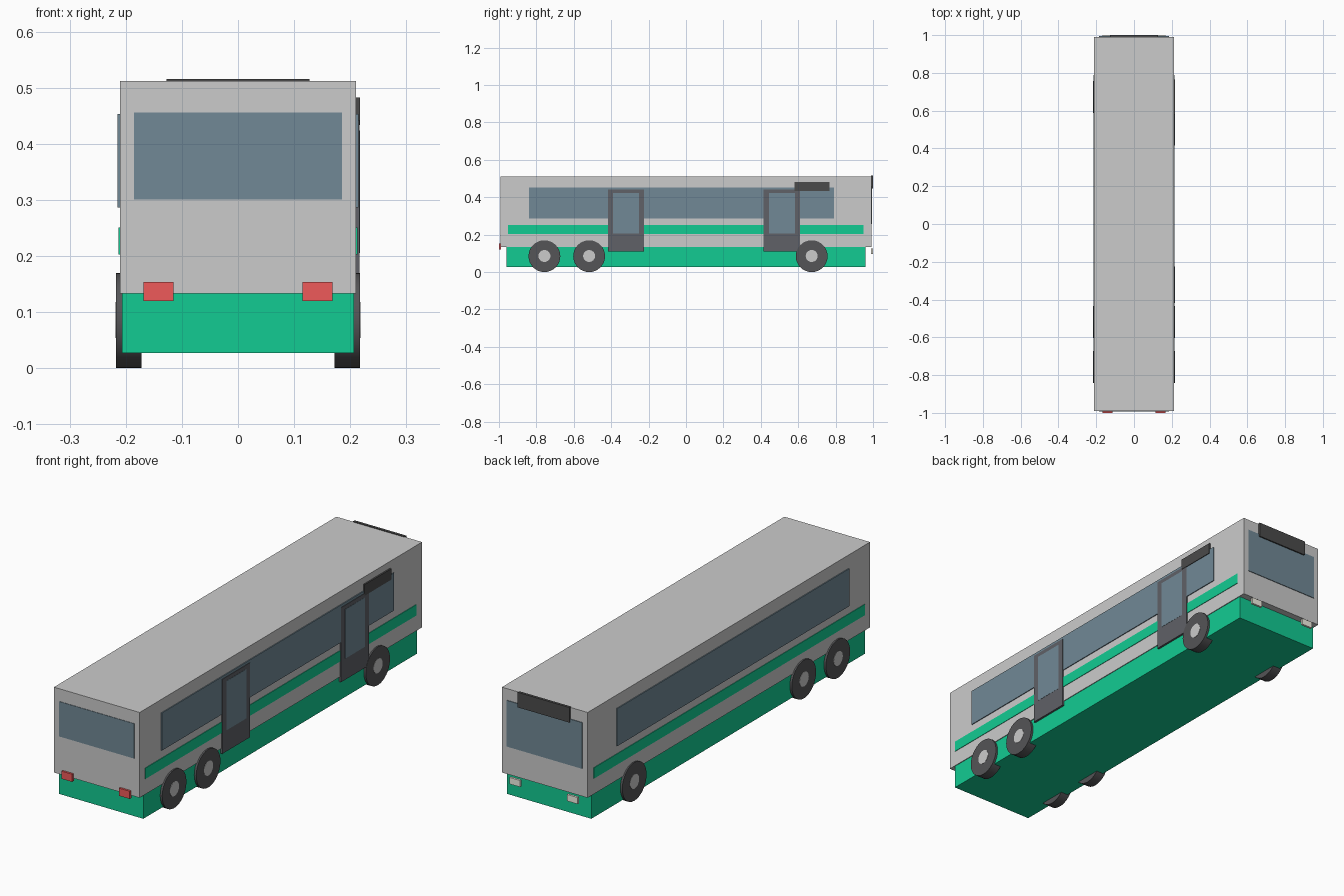
import bpy
import math

if "Cube" in bpy.data.objects:
    bpy.data.objects.remove(bpy.data.objects["Cube"])


def material(name, rgb):
    m = bpy.data.materials.new(name)
    m.diffuse_color = (*rgb, 1)
    m.use_nodes = True
    m.node_tree.nodes["Principled BSDF"].inputs["Base Color"].default_value = m.diffuse_color
    return m


GREEN = material("green paint", (0.006, 0.6, 0.29))
GLASS = material("tinted glass", (0.165, 0.25, 0.305))
DARK = material("dark frame", (0.115, 0.12, 0.135))
BLACK = material("sign black", (0.07, 0.07, 0.07))
RUBBER = material("rubber", (0.09, 0.09, 0.095))
RED = material("red lens", (0.86, 0.1, 0.1))
CREAM = material("lamp lens", (0.9, 0.88, 0.78))


def box(name, x, y, z, mat=None):
    """Box from (min, max) ranges on each axis."""
    bpy.ops.mesh.primitive_cube_add(
        size=1, location=[sum(r) / 2 for r in (x, y, z)])
    o = bpy.context.object
    o.name = name
    o.scale = [abs(r[1] - r[0]) for r in (x, y, z)]
    bpy.ops.object.transform_apply(location=False, rotation=False, scale=True)
    if mat:
        o.data.materials.append(mat)
    return o


def disc(name, x, y, z, radius, mat=None):
    """Cylinder lying along x between the two x values."""
    bpy.ops.mesh.primitive_cylinder_add(
        vertices=32, radius=radius, depth=abs(x[1] - x[0]),
        location=(sum(x) / 2, y, z), rotation=(0, math.pi / 2, 0))
    o = bpy.context.object
    o.name = name
    if mat:
        o.data.materials.append(mat)
    bpy.ops.object.shade_smooth_by_angle(angle=math.radians(35))
    return o


# Main shell and lower skirt
W = 0.2105
box("body", (-W, W), (-0.991, 0.991), (0.133, 0.512))
box("skirt", (-0.207, 0.207), (-0.96, 0.96), (0.027, 0.133), GREEN)

# Parts on both sides
for s, side in ((-1, "left"), (1, "right")):
    box(side + "_window_band", (s * 0.205, s * 0.2145), (-0.84, 0.79),
        (0.286, 0.453), GLASS)
    box(side + "_stripe", (s * 0.205, s * 0.213), (-0.953, 0.95),
        (0.203, 0.251), GREEN)
    for i, y in enumerate((-0.757, -0.518, 0.672)):
        disc(f"{side}_tyre_{i}", (s * 0.172, s * 0.217), y, 0.085, 0.085, RUBBER)
        disc(f"{side}_hub_{i}", (s * 0.19, s * 0.2182), y, 0.086, 0.032)
    # Lamps at each end
    lamp_x = (s * 0.115, s * 0.168)
    box(side + "_tail_light", lamp_x, (-1.0, -0.988), (0.12, 0.154), RED)
    box(side + "_headlight", lamp_x, (0.99, 1.0), (0.097, 0.126), CREAM)

# End windows
box("rear_window", (-0.185, 0.185), (-0.993, -0.985), (0.301, 0.456), GLASS)
box("windscreen", (-0.185, 0.185), (0.985, 0.994), (0.256, 0.461), GLASS)

# Doors on the right side only
for name, y0, y1 in (("rear", -0.418, -0.224), ("front", 0.415, 0.61)):
    box(name + "_door", (0.204, 0.2162), (y0, y1), (0.111, 0.442), DARK)
    box(name + "_door_glass", (0.21, 0.217), (y0 + 0.028, y1 - 0.028),
        (0.205, 0.424), GLASS)

# Destination signs
box("front_sign", (-0.127, 0.127), (0.988, 1.0), (0.448, 0.515), BLACK)
box("side_sign", (0.205, 0.2175), (0.579, 0.766), (0.433, 0.482), BLACK)
